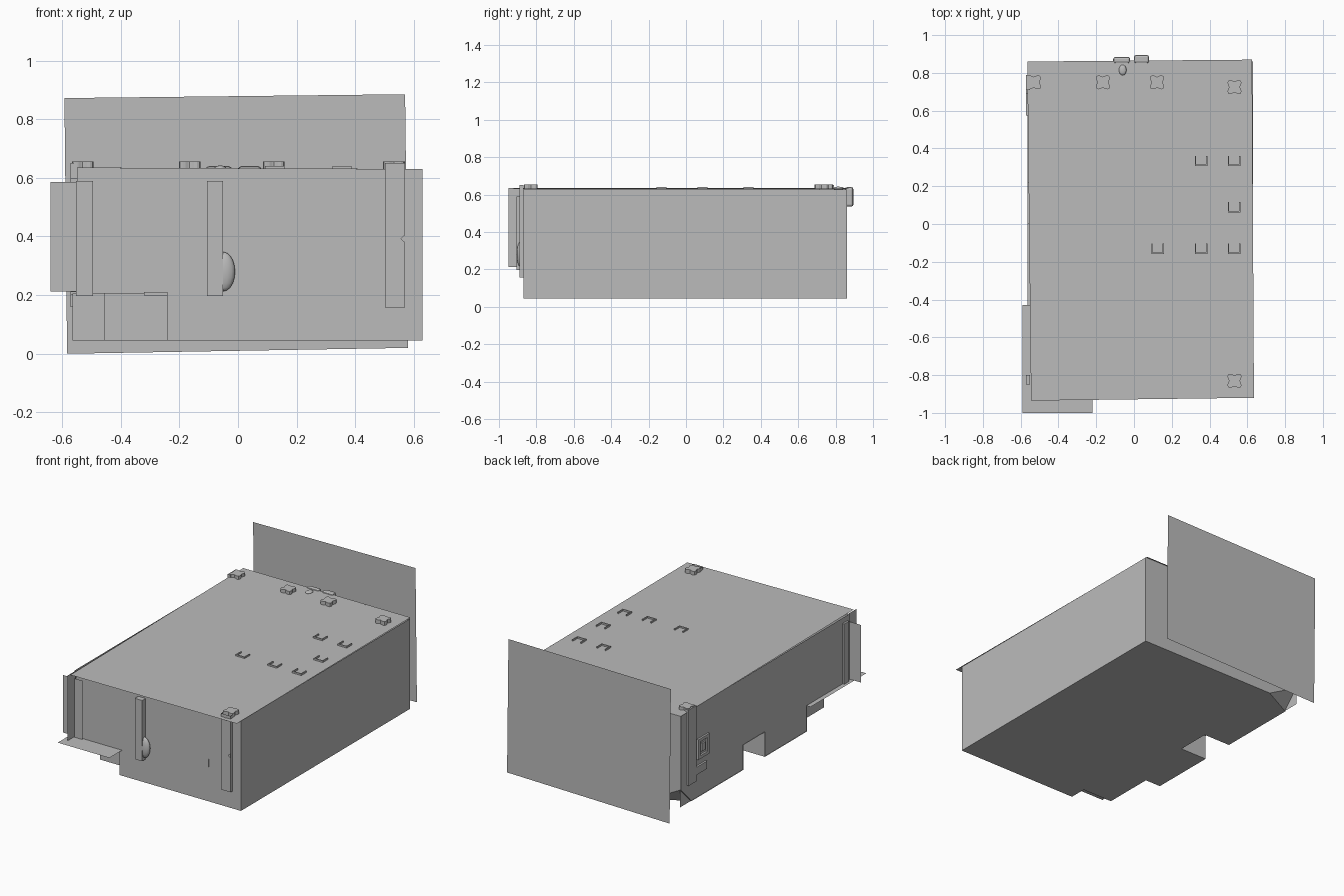
import bpy
import bmesh
from math import cos, sin, pi
from mathutils import Matrix, Vector

cube = bpy.data.objects.get("Cube")
if cube:
    bpy.data.objects.remove(cube, do_unlink=True)

grey = bpy.data.materials.new("plain grey")
grey.use_nodes = True
tone = (0.5, 0.5, 0.5, 1)
grey.diffuse_color = tone
grey.node_tree.nodes["Principled BSDF"].inputs["Base Color"].default_value = tone


def finish(name, bm):
    mesh = bpy.data.meshes.new(name)
    bm.to_mesh(mesh)
    bm.free()
    mesh.materials.append(grey)
    ob = bpy.data.objects.new(name, mesh)
    bpy.context.collection.objects.link(ob)
    return ob


def sheet(name, points, flip=False):
    """One flat, thin sheet."""
    bm = bmesh.new()
    face = bm.faces.new([bm.verts.new(p) for p in points])
    if flip:
        face.normal_flip()
    bm.normal_update()
    return finish(name, bm)


def facing(name, axis, level, outline, sign):
    """Sheet square to an axis, its normal pointing along sign."""
    points = []
    for a, b in outline:
        p = [a, b]
        p.insert("xyz".index(axis), level)
        points.append(p)
    ob = sheet(name, points)
    if ob.data.polygons[0].normal["xyz".index(axis)] * sign < 0:
        ob.data.flip_normals()
    return ob


def rect(a0, a1, b0, b1):
    return [(a0, b0), (a1, b0), (a1, b1), (a0, b1)]


def box(name, x0, x1, y0, y1, z0, z1, bevel=0):
    bm = bmesh.new()
    size = Vector((x1 - x0, y1 - y0, z1 - z0))
    mid = Vector((x1 + x0, y1 + y0, z1 + z0)) / 2
    bmesh.ops.create_cube(bm, size=1, matrix=Matrix.Translation(mid) @ Matrix.Diagonal((*size, 1)))
    if bevel:
        bmesh.ops.bevel(bm, geom=bm.edges[:], offset=bevel, segments=2,
                        affect='EDGES', profile=0.5)
    return finish(name, bm)


def prism(name, outline, z0, z1):
    bm = bmesh.new()
    face = bm.faces.new([bm.verts.new((x, y, z0)) for x, y in outline])
    top = bmesh.ops.extrude_face_region(bm, geom=[face])["geom"]
    bmesh.ops.translate(bm, vec=(0, 0, z1 - z0),
                        verts=[v for v in top if isinstance(v, bmesh.types.BMVert)])
    bmesh.ops.recalc_face_normals(bm, faces=bm.faces[:])
    return finish(name, bm)


FRONT, BACK, LEFT, RIGHT = -0.87, 0.86, 0.63, -0.565
LOW, MID, TOP = 0.045, 0.205, 0.635

# Main shell
sheet("top_panel", [(-0.545, -0.935, TOP), (0.635, -0.92, TOP - 0.005),
                    (0.625, 0.87, TOP - 0.005), (-0.565, 0.86, TOP)])
facing("left_wall", "x", LEFT, rect(FRONT, BACK, LOW, 0.628), 1)
facing("front_wall", "y", FRONT,
       [(-0.55, MID), (-0.24, MID), (-0.24, LOW), (LEFT, LOW), (LEFT, TOP - 0.005), (-0.55, TOP)], -1)
facing("back_wall", "y", BACK,
       [(LEFT, LOW), (LEFT, TOP - 0.005), (RIGHT, TOP), (RIGHT, 0.16), (-0.35, LOW)], 1)
facing("right_wall", "x", RIGHT + 0.005,
       [(BACK, LOW), (0.22, LOW), (0.22, MID), (0, MID), (0, LOW), (-0.43, LOW),
        (-0.43, MID), (FRONT, MID), (FRONT, TOP), (BACK, TOP)], -1)
facing("bottom_panel", "z", LOW,
       [(LEFT, FRONT), (LEFT, BACK), (-0.35, BACK), (RIGHT, 0.75), (RIGHT, 0.22),
        (-0.375, 0.22), (-0.375, 0), (RIGHT, 0), (RIGHT, -0.43), (-0.455, -0.43),
        (-0.455, -0.76), (-0.24, -0.76), (-0.24, FRONT)], -1)
sheet("corner_fold", [(-0.35, BACK, LOW), (RIGHT, 0.75, LOW), (RIGHT, BACK, 0.16)], True)

# Walls of the lower recesses
facing("recess_side", "x", -0.375, rect(0, 0.22, LOW, MID), -1)
facing("recess_front", "y", 0, rect(RIGHT, -0.375, LOW, MID), 1)
facing("recess_back", "y", 0.22, rect(RIGHT, -0.375, LOW, MID), -1)
facing("recess_roof", "z", MID, rect(RIGHT, -0.375, 0, 0.22), -1)
facing("step_side", "x", -0.455, rect(-0.76, -0.43, LOW, MID), -1)
facing("step_shoulder", "y", -0.43, rect(RIGHT, -0.455, LOW, MID), -1)
facing("step_front", "y", -0.76, rect(-0.455, -0.24, LOW, MID), -1)
facing("step_end", "x", -0.24, rect(FRONT, -0.76, LOW, MID), -1)

# Loose upright and flat sheets
sheet("back_screen", [(0.58, 1, 0.02), (0.57, 1, 0.885), (-0.592, 1, 0.872), (-0.583, 1, 0)], True)
facing("corner_shelf", "z", 0.21, rect(-0.59, -0.22, -1, -0.43), 1)
facing("corner_wing", "y", -0.872, rect(-0.64, -0.24, 0.213, 0.585), -1)
facing("corner_fin", "x", -0.553, rect(-0.95, FRONT, 0.213, TOP), -1)

# Front strips and post
facing("front_strip_outer", "y", -0.882, rect(-0.552, -0.495, 0.197, 0.59), -1)
box("front_strip_middle", -0.105, -0.052, -0.905, FRONT, 0.197, 0.59)
facing("front_post", "y", -0.89,
       [(0.502, 0.157), (0.57, 0.157), (0.57, 0.38), (0.555, 0.392), (0.57, 0.405),
        (0.57, 0.65), (0.502, 0.65)], -1)
facing("front_post_inner_side", "x", 0.502, rect(-0.89, FRONT, 0.157, 0.65), -1)
facing("front_post_outer_side", "x", 0.57, rect(-0.89, FRONT, 0.157, 0.65), 1)
facing("front_post_groove", "y", -0.893, [(0.525, 0.64), (0.536, 0.5), (0.548, 0.64)], -1)
box("front_tab", -0.32, -0.24, -0.9, -0.8, 0.198, 0.21)
box("front_pin", 0.398, 0.403, -0.875, FRONT, 0.27, 0.32)

# Right side posts and latch
box("right_back_post", -0.572, -0.55, 0.71, 0.79, 0.16, 0.65)
box("right_front_post", -0.572, -0.55, -0.85, -0.8, 0.21, 0.6)
box("right_foot", -0.572, -0.55, 0.6, 0.71, 0.2, 0.25)
for y0, y1, z0, z1 in ((0.575, 0.595, 0.29, 0.42), (0.67, 0.69, 0.29, 0.42),
                       (0.595, 0.67, 0.29, 0.31), (0.595, 0.67, 0.40, 0.42)):
    box("latch_frame", -0.572, -0.555, y0, y1, z0, z1)
box("latch_button", -0.57, -0.555, 0.615, 0.65, 0.33, 0.38)

# Four-lobed caps on the top
for cx, cy in ((-0.53, 0.75), (-0.165, 0.75), (0.122, 0.75), (0.532, 0.725), (0.532, -0.83)):
    ring = []
    for k in range(32):
        a = 2 * pi * k / 32
        r = 0.038 - 0.009 * cos(4 * a)
        ring.append((cx + r * cos(a), cy + r * sin(a)))
    prism("lobed_cap", ring, 0.63, 0.655)

# Small U-shaped brackets on the top
for cx, cy in ((0.355, 0.335), (0.53, 0.335), (0.53, 0.09), (0.355, -0.13), (0.53, -0.13), (0.125, -0.13)):
    box("bracket_bar", cx - 0.033, cx + 0.033, cy - 0.028, cy - 0.021, 0.63, 0.641)
    for side in (-1, 1):
        x = cx + side * 0.03
        box("bracket_arm", x - 0.003, x + 0.003, cy - 0.028, cy + 0.026, 0.63, 0.641)

# Rounded knobs
for name, x0, x1, y1 in (("back_knob_right", -0.11, -0.02, 0.885), ("back_knob_left", 0, 0.08, 0.895)):
    box(name, x0, x1, 0.85, y1, 0.535, 0.64, 0.012)
for name, centre, size in (("top_knob", (-0.06, 0.815, 0.633), (0.02, 0.028, 0.009)),
                           ("front_knob", (-0.05, -0.885, 0.28), (0.04, 0.02, 0.067))):
    bm = bmesh.new()
    bmesh.ops.create_uvsphere(bm, u_segments=16, v_segments=10, radius=1,
                              matrix=Matrix.Translation(centre) @ Matrix.Diagonal((*size, 1)))
    for f in bm.faces:
        f.smooth = True
    finish(name, bm)
